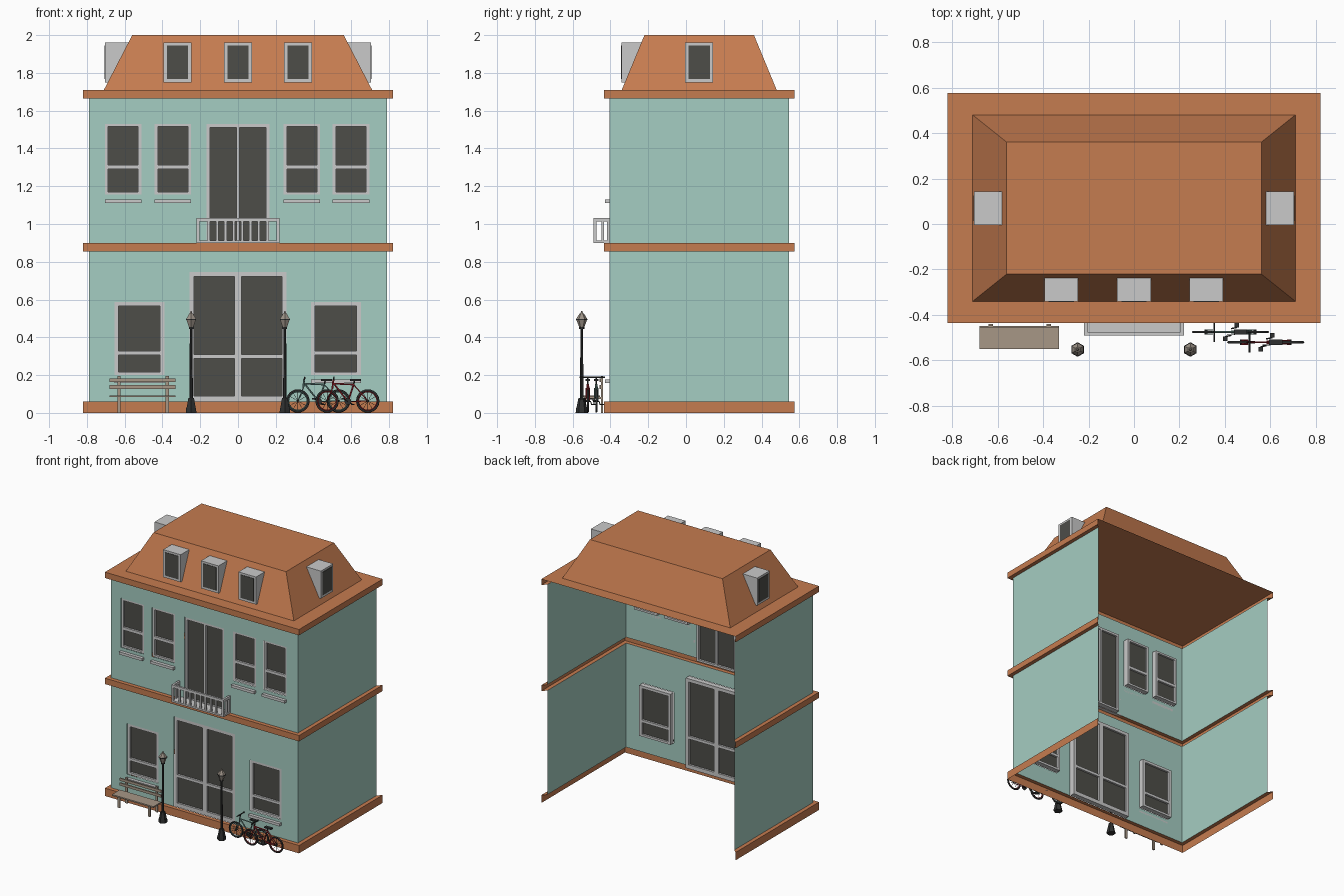
import bpy, bmesh, math
from mathutils import Vector, Matrix

if "Cube" in bpy.data.objects:
    bpy.data.objects.remove(bpy.data.objects["Cube"])


def mat(name, r, g, b):
    m = bpy.data.materials.new(name)
    m.diffuse_color = (r, g, b, 1)
    m.use_nodes = True
    m.node_tree.nodes["Principled BSDF"].inputs["Base Color"].default_value = m.diffuse_color
    return m


TEAL = mat("wall_teal", .376, .610, .540)
ORANGE = mat("roof_orange", .560, .200, .080)
GREY = mat("frame_grey", .590, .590, .590)
GLASS = mat("dark_glass", .075, .075, .066)
BLACK = mat("iron_black", .028, .030, .030)
TAN = mat("bench_wood", .390, .310, .240)
LAMP = mat("lantern_glass", .330, .285, .240)
RED = mat("bike_red", .400, .020, .030)
GREEN = mat("bike_teal", .160, .300, .270)


def finish(bm, name, material, recalc=True, thick=0):
    if recalc:
        bmesh.ops.recalc_face_normals(bm, faces=bm.faces)
    me = bpy.data.meshes.new(name)
    bm.to_mesh(me)
    bm.free()
    me.materials.append(material)
    ob = bpy.data.objects.new(name, me)
    bpy.context.collection.objects.link(ob)
    if thick:
        s = ob.modifiers.new("thickness", 'SOLIDIFY')
        s.thickness = thick
    return ob


def poly(bm, pts):
    return bm.faces.new([bm.verts.new(p) for p in pts])


def hexa(bm, low, high):
    a, b = [[bm.verts.new(p) for p in ring] for ring in (low, high)]
    bm.faces.new(a[::-1])
    bm.faces.new(b)
    for i in range(4):
        j = (i + 1) % 4
        bm.faces.new((a[i], a[j], b[j], b[i]))


def box(bm, x0, x1, y0, y1, z0, z1):
    r = [(x0, y0), (x1, y0), (x1, y1), (x0, y1)]
    hexa(bm, [(x, y, z0) for x, y in r], [(x, y, z1) for x, y in r])


def tube(bm, p, q, r1, r2=None, n=8):
    p, q = Vector(p), Vector(q)
    d = q - p
    m = Matrix.Translation((p + q) / 2) @ d.to_track_quat('Z', 'Y').to_matrix().to_4x4()
    bmesh.ops.create_cone(bm, cap_ends=True, segments=n, radius1=r1,
                          radius2=r1 if r2 is None else r2, depth=d.length, matrix=m)


def sheet(bm, rect, holes, y):
    """Upright rectangle facing -y with rectangular openings."""
    xs = sorted({v for h in holes + [rect] for v in h[:2]})
    zs = sorted({v for h in holes + [rect] for v in h[2:]})
    v = {(x, z): bm.verts.new((x, y, z)) for x in xs for z in zs}
    for a, b in zip(xs, xs[1:]):
        for c, d in zip(zs, zs[1:]):
            mx, mz = (a + b) / 2, (c + d) / 2
            if not any(h[0] < mx < h[1] and h[2] < mz < h[3] for h in holes):
                bm.faces.new((v[a, c], v[b, c], v[b, d], v[a, d]))
    for k in [k for k in v.values() if not k.link_faces]:
        bm.verts.remove(k)


# openings: x0, x1, z0, z1
WF, WB = -.405, .545
upper = [(c - .097, c + .097, 1.155, 1.53) for c in (-.608, -.345, .338, .598)]
lower = [(c - .132, c + .132, .20, .587) for c in (-.522, .518)]
balcony_door, front_door = (-.167, .167, .90, 1.53), (-.257, .257, .06, .747)

# walls, open at the back
for name, z0, z1, holes in (("ground_floor_walls", .06, .855, lower + [front_door]),
                            ("upper_floor_walls", .90, 1.665, upper + [balcony_door])):
    bm = bmesh.new()
    sheet(bm, (-.79, .79, z0, z1), holes, WF)
    poly(bm, [(.79, WF, z0), (.79, WB, z0), (.79, WB, z1), (.79, WF, z1)])
    poly(bm, [(-.79, WB, z0), (-.79, WF, z0), (-.79, WF, z1), (-.79, WB, z1)])
    finish(bm, name, TEAL, False)

# trim bands swept round three sides (offset from wall, height)
for name, prof in (("base_trim", [(.03, 0), (.03, .06), (0, .06)]),
                   ("middle_trim", [(0, .855), (.03, .855), (.03, .90), (0, .90)]),
                   ("cornice", [(0, 1.665), (.03, 1.665), (.03, 1.71)])):
    bm = bmesh.new()
    rows = [[bm.verts.new(p) for p in ((-.79 - o, WB + o, z), (-.79 - o, WF - o, z),
                                       (.79 + o, WF - o, z), (.79 + o, WB + o, z))]
            for o, z in prof]
    for a, b in zip(rows, rows[1:]):
        for i in range(3):
            bm.faces.new((a[i], a[i + 1], b[i + 1], b[i]))
    if name == "cornice":
        bm.faces.new(rows[-1])
    finish(bm, name, ORANGE, False)

# mansard roof
bm = bmesh.new()
rings = [[(-x, a, z), (x, a, z), (x, b, z), (-x, b, z)]
         for x, a, b, z in ((.71, -.34, .48, 1.71), (.56, -.22, .36, 2.0))]
hexa(bm, *rings)
finish(bm, "mansard_roof", ORANGE)


# windows and doors: frame with openings, glass set back
def window(name, rect, holes):
    bm = bmesh.new()
    sheet(bm, rect, holes, WF + .003)
    finish(bm, name + "_frame", GREY, False, .038)
    bm = bmesh.new()
    for a, b, c, d in holes:
        box(bm, a, b, WF + .018, WF + .026, c, d)
    finish(bm, name + "_glass", GLASS)


sills = bmesh.new()
for i, (a, b, c, d) in enumerate(upper):
    window(f"upper_window_{i}", (a, b, c, d),
           [(a + .018, b - .018, 1.17, 1.29), (a + .018, b - .018, 1.312, 1.515)])
    box(sills, a, b, WF - .024, WF, 1.11, 1.13)
for i, (a, b, c, d) in enumerate(lower):
    window(f"lower_window_{i}", (a, b, c, d),
           [(a + .022, b - .022, .217, .307), (a + .022, b - .022, .327, .567)])
    box(sills, a, b, WF - .024, WF, .158, .178)
finish(sills, "window_sills", GREY)
window("balcony_door", balcony_door, [(-.148, -.008, .915, 1.512), (.008, .148, .915, 1.512)])
window("front_door", front_door, [(a, b, c, d) for a, b in ((-.232, -.018), (.018, .232))
                                  for c, d in ((.09, .287), (.308, .722))])

# balcony with railing
bm = bmesh.new()
box(bm, -.22, .22, -.49, WF, .90, .913)
box(bm, -.22, .22, -.49, -.475, 1.012, 1.032)
for s in (-1, 1):
    x0, x1 = sorted((s * .22, s * .205))
    box(bm, x0, x1, -.475, WF, 1.012, 1.032)
    box(bm, x0, x1, -.49, -.475, .913, 1.012)
    for y in (-.447, -.418):
        box(bm, x0, x1, y, y + .012, .913, 1.012)
for i in range(8):
    x = (i - 3.5) * .044
    box(bm, x - .007, x + .007, -.488, -.477, .913, 1.012)
finish(bm, "balcony", GREY)


# dormers: wedge fitted to the roof slope, framed window in front
def dormer(name, place, front, low_back, high_back):
    def block(bm, w, z0, z1, d, e0, e1):
        lo = [place(-w, d, z0), place(w, d, z0), place(w, e0, z0), place(-w, e0, z0)]
        hi = [place(-w, d, z1), place(w, d, z1), place(w, e1, z1), place(-w, e1, z1)]
        hexa(bm, lo, hi)
    bm = bmesh.new()
    block(bm, .074, 1.75, 1.96, front, low_back, high_back)
    finish(bm, name, GREY)
    bm = bmesh.new()
    block(bm, .056, 1.768, 1.945, front + .003, front - .002, front - .002)
    finish(bm, name + "_glass", GLASS)


for i, cx in enumerate((-.32, 0, .317)):
    dormer(f"front_dormer_{i}", lambda u, d, z: (cx + u, -d, z), .341, .322, .236)
for s, n in ((-1, "left"), (1, "right")):
    dormer(n + "_dormer", lambda u, d, z: (s * d, .07 + u, z), .703, .688, .580)

# street lamps
for s, n in ((-1, "left"), (1, "right")):
    def at(z):
        return (s * .248, -.552, z)
    bm = bmesh.new()
    tube(bm, at(0), at(.025), .032, .030, 6)
    tube(bm, at(.025), at(.08), .028, .017, 6)
    tube(bm, at(.08), at(.45), .009, .007)
    tube(bm, at(.445), at(.455), .014, .014, 6)
    finish(bm, n + "_lamp_post", BLACK)
    bm = bmesh.new()
    tube(bm, at(.455), at(.492), .014, .028, 6)
    tube(bm, at(.498), at(.525), .029, .012, 6)
    tube(bm, at(.525), at(.54), .007, .003, 6)
    finish(bm, n + "_lantern", LAMP)
    bm = bmesh.new()
    tube(bm, at(.492), at(.498), .031, .031, 6)
    finish(bm, n + "_lantern_rim", BLACK)

# bench
bm = bmesh.new()
box(bm, -.68, -.33, -.55, -.455, .083, .093)
for z in (.127, .163):
    box(bm, -.68, -.33, -.458, -.449, z, z + .02)
finish(bm, "bench_slats", TAN)
bm = bmesh.new()
for x in (-.63, -.375):
    box(bm, x - .009, x + .009, -.449, -.44, 0, .195)
    box(bm, x - .009, x + .009, -.54, -.53, 0, .083)
    box(bm, x - .009, x + .009, -.54, -.44, .073, .083)
finish(bm, "bench_legs", TAN)


def ring(bm, cx, cy, cz, R, r, n=24, m=6):
    v = [[bm.verts.new((cx + (R + r * math.cos(b)) * math.cos(a), cy + r * math.sin(b),
                        cz + (R + r * math.cos(b)) * math.sin(a)))
          for b in [j * math.tau / m for j in range(m)]] for a in [i * math.tau / n for i in range(n)]]
    for i in range(n):
        for j in range(m):
            k, l = (i + 1) % n, (j + 1) % m
            bm.faces.new((v[i][j], v[k][j], v[k][l], v[i][l])).smooth = True


# bicycles, facing left
for name, ox, oy, paint in (("teal_bike", .317, -.475, GREEN), ("red_bike", .472, -.52, RED)):
    def P(x, z, y=0):
        return (ox + x, oy + y, z)
    dark, frame = bmesh.new(), bmesh.new()
    for wx in (0, .215):
        ring(dark, ox + wx, oy, .063, .056, .006)
        ring(frame, ox + wx, oy, .063, .049, .003)
        tube(dark, P(wx, .063, -.012), P(wx, .063, .012), .006)
        for i in range(6):
            a = i * math.pi / 6
            c, s = .05 * math.cos(a), .05 * math.sin(a)
            tube(dark, P(wx - c, .063 - s), P(wx + c, .063 + s), .001, n=4)
    head, seat, crank = (.035, .155), (.14, .15), (.11, .06)
    for a, b in ((head, seat), (head, crank), (seat, crank)):
        tube(frame, P(*a), P(*b), .0045, n=6)
    tube(frame, P(.033, .175), P(.028, .13), .005, n=6)
    for y in (-.009, .009):
        tube(frame, P(.028, .13, y), P(0, .063, y), .003, n=6)
        tube(frame, P(*seat, y / 2), P(.215, .063, y), .003, n=6)
        tube(frame, P(*crank, y / 2), P(.215, .063, y), .003, n=6)
    # handlebar, saddle, crank and pedals
    tube(dark, P(.033, .165), P(.036, .188), .004)
    tube(dark, P(.036, .188, -.045), P(.036, .188, .045), .004)
    tube(dark, P(*seat), P(.145, .172), .004)
    box(dark, ox + .122, ox + .18, oy - .012, oy + .012, .17, .18)
    tube(dark, P(*crank, -.014), P(*crank, -.010), .018, n=12)
    for s in (-1, 1):
        tube(dark, P(*crank, s * .015), P(.11 + s * .025, .06 - s * .015, s * .02), .003)
        px = ox + .11 + s * .025
        py = oy + s * .03
        box(dark, px - .01, px + .01, py - .01, py + .01, .057 - s * .015, .063 - s * .015)
    finish(dark, name + "_wheels_and_fittings", BLACK)
    finish(frame, name + "_frame", paint)
